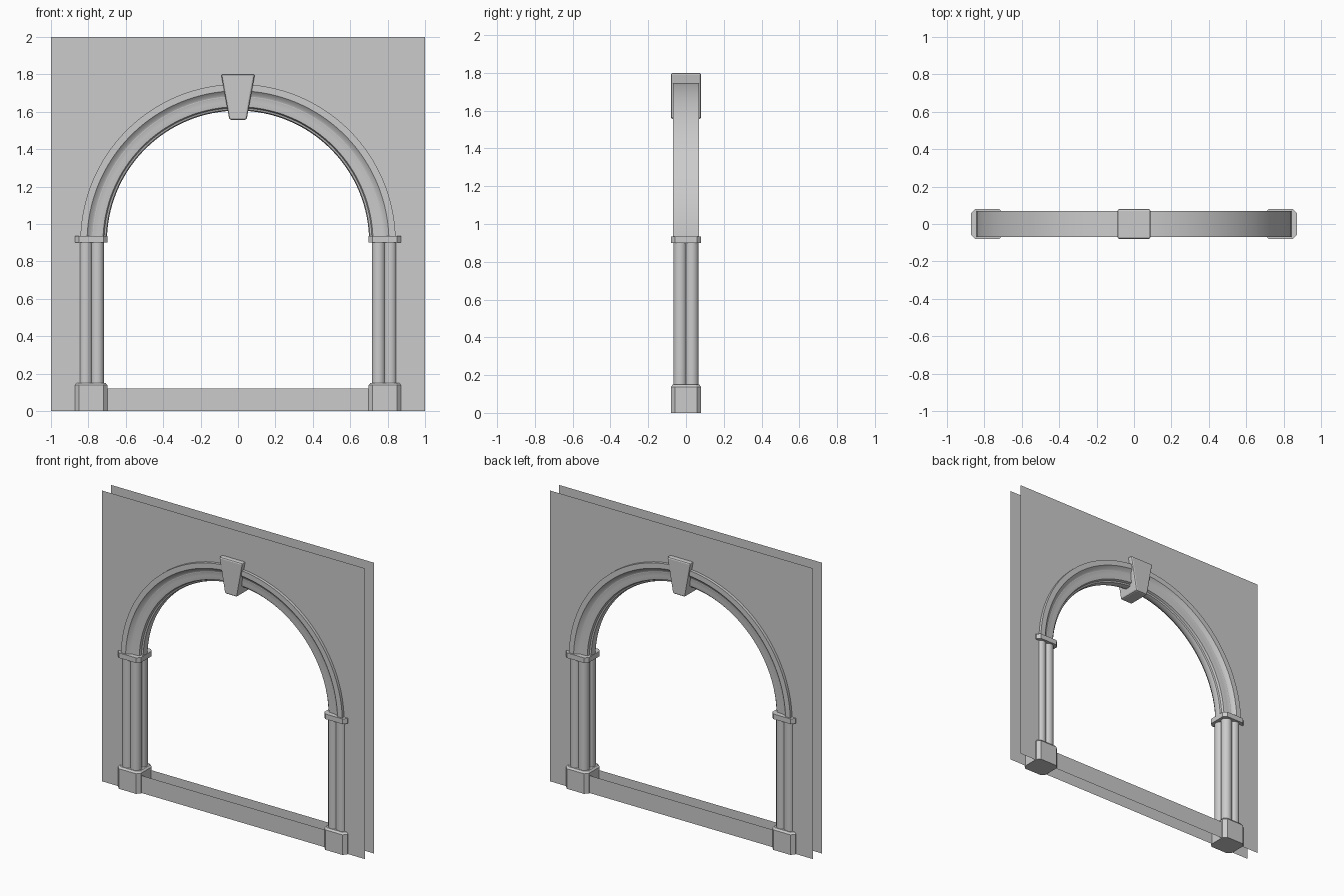
import bpy, bmesh
from math import sin, cos, pi, asin, acos, radians

if "Cube" in bpy.data.objects:
    bpy.data.objects.remove(bpy.data.objects["Cube"])

CX = 0.783       # column axis
SPRING = 0.905   # centre height of the arch


def finish(name, bm, smooth=False, fix=True):
    if fix:
        bmesh.ops.recalc_face_normals(bm, faces=bm.faces)
    me = bpy.data.meshes.new(name)
    bm.to_mesh(me)
    bm.free()
    ob = bpy.data.objects.new(name, me)
    bpy.context.collection.objects.link(ob)
    if smooth:
        bpy.ops.object.select_all(action='DESELECT')
        ob.select_set(True)
        bpy.context.view_layer.objects.active = ob
        bpy.ops.object.shade_smooth_by_angle(angle=radians(30))
    return ob


def loft(name, rings, smooth=False, closed=False):
    """Skin equal-length rings of 3D points, capping the ends."""
    bm = bmesh.new()
    vs = [[bm.verts.new(p) for p in ring] for ring in rings]
    n = len(vs[0])
    for a, b in zip(vs, vs[1:]):
        for i in range(n):
            j = (i + 1) % n
            bm.faces.new((a[i], a[j], b[j], b[i]))
    bm.faces.new(vs[0][::-1])
    bm.faces.new(vs[-1])
    return finish(name, bm, smooth)


def octagon(cx, hx, hy, c, z):
    """Rectangle with chamfered corners at height z."""
    pts = [(hx, hy - c), (hx - c, hy), (c - hx, hy), (-hx, hy - c),
           (-hx, c - hy), (c - hx, -hy), (hx - c, -hy), (hx, c - hy)]
    return [(cx + x, y, z) for x, y in pts]


def quatrefoil(cx, z, o=0.031, r=0.036, n=14):
    """Outline of four overlapping round shafts."""
    a0, a1 = -asin(o / r), pi - acos(o / r)
    pts = []
    for q in range(4):
        t = q * pi / 2
        for k in range(n):
            a = a0 + (a1 - a0) * k / n
            x, y = o + r * cos(a), o + r * sin(a)
            pts.append((cx + x * cos(t) - y * sin(t), x * sin(t) + y * cos(t), z))
    return pts


# wall sheets: single planes with an arched opening above a low sill
R = 0.775
half = [(0, 0), (1, 0), (1, 2), (0, 2)]
half += [(R * sin(pi / 2 * k / 32), SPRING + R * cos(pi / 2 * k / 32)) for k in range(33)]
half += [(R, 0.12), (0, 0.12)]
for name, y in (("front_wall", -0.05), ("back_wall", 0.05)):
    bm = bmesh.new()
    for s in (1, -1):
        pts = half if s * y < 0 else half[::-1]
        bm.faces.new([bm.verts.new((s * x, y, z)) for x, z in pts])
    bmesh.ops.remove_doubles(bm, verts=bm.verts, dist=1e-5)
    finish(name, bm, fix=False)

# columns: plinth, clustered shaft, impost block
for side, s in (("left", -1), ("right", 1)):
    cx = s * CX
    loft(side + "_plinth", [octagon(s * 0.785, 0.087, 0.08, 0.022, 0),
                            octagon(s * 0.785, 0.087, 0.08, 0.022, 0.138),
                            octagon(s * 0.785, 0.077, 0.070, 0.018, 0.15)])
    loft(side + "_shaft", [quatrefoil(cx, 0.14), quatrefoil(cx, 0.91)], smooth=True)
    loft(side + "_impost", [octagon(s * 0.785, 0.087, 0.08, 0.022, 0.90),
                            octagon(s * 0.785, 0.087, 0.08, 0.022, 0.935)])

# moulded arch swept over a half circle (radius, depth)
prof = [(0.843, 0.07), (0.807, 0.07), (0.790, 0.054), (0.770, 0.047), (0.749, 0.047),
        (0.722, 0.043), (0.716, 0.028), (0.706, 0.024), (0.701, 0.012)]
prof = [(r, -y) for r, y in prof] + [(r, y) for r, y in reversed(prof)]
SEG = 64
loft("arch_moulding",
     [[(r * cos(pi * k / SEG), y, SPRING + r * sin(pi * k / SEG)) for r, y in prof]
      for k in range(SEG + 1)], smooth=True)

# keystone: tapered block with bevelled edges
key = loft("keystone", [[(-w, -0.08, z), (w, -0.08, z), (w, 0.08, z), (-w, 0.08, z)]
                        for w, z in ((0.046, 1.557), (0.09, 1.80))])
bev = key.modifiers.new("bevel", 'BEVEL')
bev.width = 0.01
bev.segments = 2
